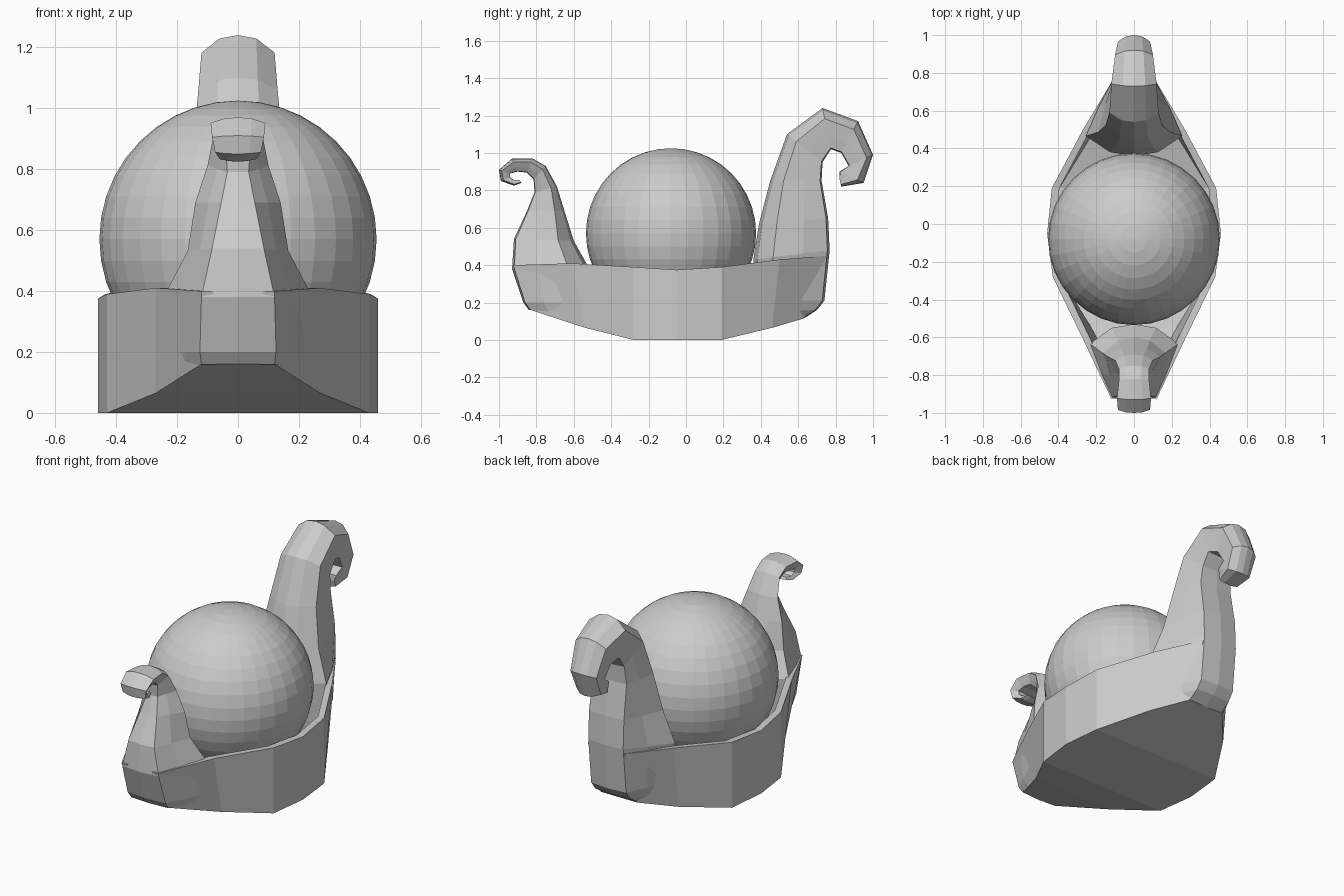
import bpy, bmesh


def loft(name, rings):
    """Skin a list of equal-sized closed rings and cap both ends."""
    bm = bmesh.new()
    rows = [[bm.verts.new(p) for p in ring] for ring in rings]
    n = len(rows[0])
    for a, b in zip(rows, rows[1:]):
        for i in range(n):
            j = (i + 1) % n
            bm.faces.new((a[i], a[j], b[j], b[i]))
    bm.faces.new(rows[0])
    bm.faces.new(rows[-1])
    bmesh.ops.recalc_face_normals(bm, faces=bm.faces[:])
    mesh = bpy.data.meshes.new(name)
    bm.to_mesh(mesh)
    bm.free()
    obj = bpy.data.objects.new(name, mesh)
    bpy.context.collection.objects.link(obj)
    return obj


def mirrored(half):
    """Complete a half ring whose first and last points lie on x = 0."""
    return half + [(-x, y, z) for x, y, z in reversed(half[1:-1])]


def neck(name, sections):
    """Curled post: rounded on the P edge, flat on the Q edge."""
    rings = []
    for py, pz, qy, qz, wp, wq in sections:
        def at(x, t):
            return (x, py + (qy - py) * t, pz + (qz - pz) * t)
        rings.append(mirrored([at(0, 0), at(wp * .5, .05), at(wp, .26),
                               at((wp + wq) / 2, .65), at(wq, .97), at(0, 1)]))
    return loft(name, rings)


# Hull: hollow shell, stations of bottom y/z, rim y/z, half width
wall = 0.04
stations = [
    (-.83, .16, -.925, .40, .12),
    (-.54, .065, -.61, .41, .27),
    (-.28, 0, -.28, .39, .43),
    (-.05, 0, -.05, .375, .46),
    (.19, 0, .19, .39, .435),
    (.46, .065, .50, .43, .27),
    (.63, .115, .75, .45, .12),
]
hull = []
for yb, zb, yt, zt, w in stations:
    hull.append(mirrored([(0, yb, zb), (w, yb, zb), (w, yt, zt),
                          (w - wall, yt, zt), (w - wall, yb, zb + .06),
                          (0, yb, zb + .06)]))
loft("hull", hull)

# Prow post with small tight curl
neck("prow_curl", [
    (-.55, .14, -.84, .16, .22, .12),
    (-.55, .20, -.87, .20, .23, .125),
    (-.53, .405, -.93, .38, .235, .12),
    (-.60, .53, -.92, .54, .165, .085),
    (-.65, .69, -.85, .69, .14, .055),
    (-.69, .82, -.81, .79, .10, .035),
    (-.75, .93, -.815, .86, .08, .04),
    (-.82, .97, -.85, .895, .08, .05),
    (-.93, .97, -.90, .90, .09, .06),
    (-1.0, .91, -.94, .89, .085, .06),
    (-.99, .85, -.94, .87, .075, .055),
    (-.92, .825, -.92, .855, .06, .05),
    (-.88, .84, -.89, .855, .045, .04),
])

# Taller stern post with large hook
neck("stern_curl", [
    (.40, .11, .63, .115, .20, .115),
    (.37, .15, .70, .16, .22, .115),
    (.36, .21, .74, .21, .23, .115),
    (.36, .43, .768, .48, .255, .115),
    (.39, .62, .76, .65, .19, .115),
    (.45, .85, .725, .85, .15, .11),
    (.54, 1.10, .73, .95, .13, .10),
    (.73, 1.24, .775, 1.02, .12, .10),
    (.92, 1.17, .83, 1.0, .10, .085),
    (1.0, .99, .87, .93, .085, .075),
    (.95, .84, .82, .90, .08, .07),
    (.83, .82, .82, .865, .065, .06),
])

# Ball resting in the hull
bpy.ops.mesh.primitive_uv_sphere_add(segments=32, ring_count=20, radius=.455,
                                     location=(0, -.08, .57))
bpy.context.object.name = "ball"
